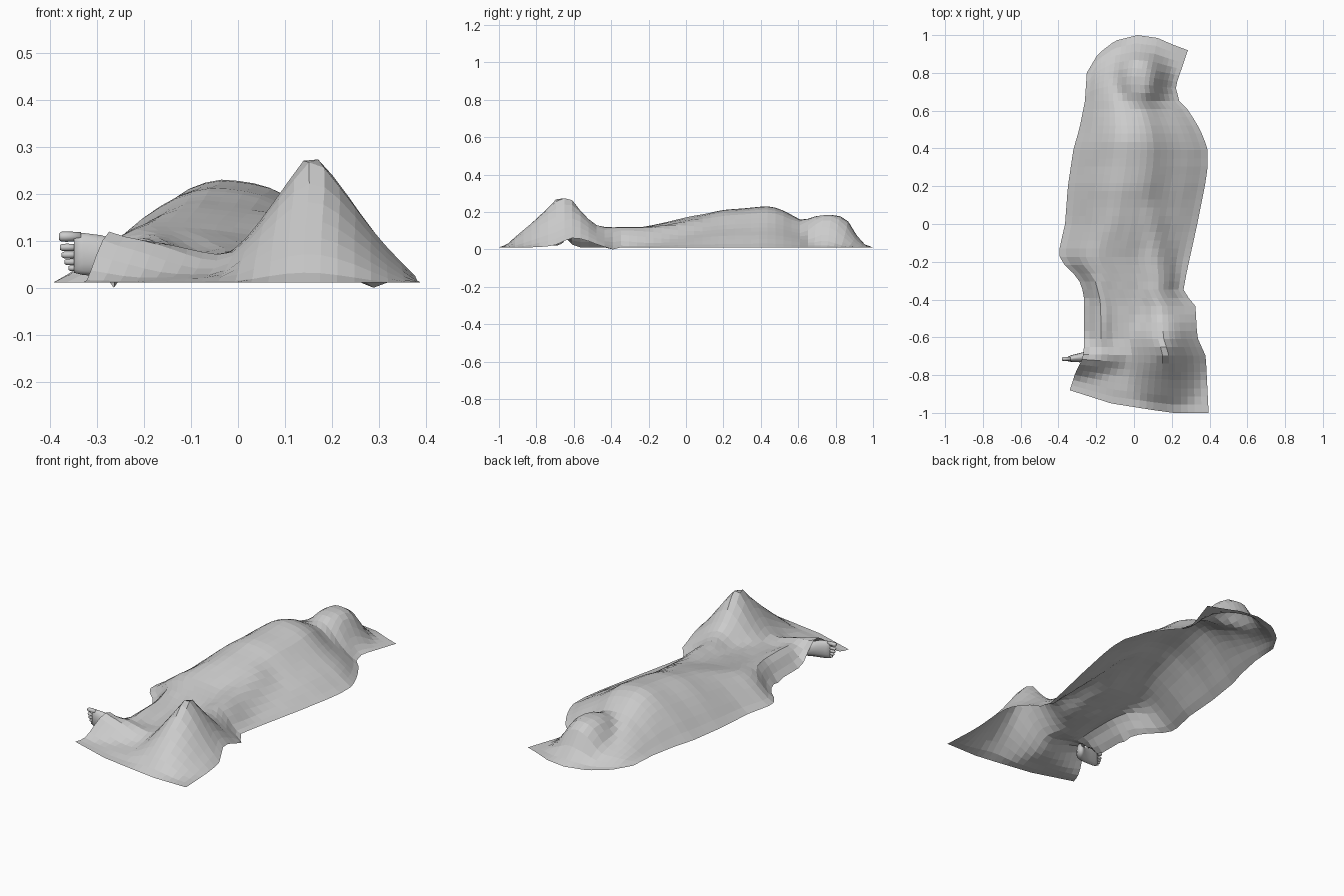
import bpy, bmesh, math, random
from mathutils import Vector

if "Cube" in bpy.data.objects:
    bpy.data.objects.remove(bpy.data.objects["Cube"])

random.seed(4)


def interp(tab, t):
    """Piecewise-linear lookup in ascending (t, value) pairs."""
    if t <= tab[0][0]:
        return tab[0][1]
    for (a, va), (b, vb) in zip(tab, tab[1:]):
        if t <= b:
            return va + (vb - va) * (t - a) / (b - a)
    return tab[-1][1]


def make_object(name, bm):
    bmesh.ops.recalc_face_normals(bm, faces=bm.faces)
    me = bpy.data.meshes.new(name)
    bm.to_mesh(me)
    bm.free()
    ob = bpy.data.objects.new(name, me)
    bpy.context.collection.objects.link(ob)
    return ob


# Sheet outline: left and right edges along the length, curved end hems
LEFT = [(-1, -.34), (-.85, -.31), (-.74, -.275), (-.66, -.265), (-.37, -.265), (-.3, -.29),
        (-.25, -.33), (-.21, -.375), (-.16, -.40), (-.1, -.388), (0, -.365), (.2, -.35),
        (.4, -.32), (.5, -.29), (.65, -.26), (1, -.25)]
RIGHT = [(-1, .395), (-.7, .38), (-.6, .335), (-.43, .325), (-.36, .26), (-.25, .28), (0, .335),
         (.2, .375), (.3, .39), (.4, .39), (.5, .35), (.6, .29), (.65, .24), (.75, .22), (1, .285)]
FOOT_HEM = [(0, -.88), (.3, -.95), (.6, -.985), (.75, -1), (1, -1)]
HEAD_HEM = [(0, .8), (.11, .9), (.28, .97), (.5, 1), (.7, .985), (.85, .95), (1, .92)]

# Body beneath: spine height, cross-section, head dome, upright foot tent, leg ridges
SPINE = [(-1, .01), (-.8, .03), (-.6, .07), (-.4, .088), (-.2, .122), (-.05, .16), (.1, .19),
         (.2, .215), (.3, .22), (.45, .237), (.53, .208), (.6, .165), (.68, .13), (.78, .085), (.95, .025)]
SECTION = [(0, 0), (.1, .4), (.2, .7), (.31, .94), (.4, 1), (.53, .95), (.6, .86), (.66, .7), (.73, .54),
           (.85, .34), (.93, .18), (1, 0)]
DOME = [(0, .187), (.06, .18), (.085, .157), (.12, .085), (.17, .02), (.2, 0)]
TENT = [(0, .277), (.03, .268), (.07, .207), (.13, .12), (.17, .072), (.23, .015), (.27, 0)]
RIGHT_LEG = [(.08, .05, .15), (.1, -.2, .125), (.12, -.4, .122), (.15, -.6, .13)]
LEFT_LEG = [(-.1, .05, .15), (-.2, -.15, .13), (-.18, -.4, .105), (-.2, -.6, .103)]
LEFT_ANKLE = [(-.31, -.71, .126), (-.2, -.705, .11), (-.04, -.68, .075)]


def ridge(path, x, y, width):
    best = 0
    p = Vector((x, y))
    for a, b in zip(path, path[1:]):
        pa, pb = Vector(a[:2]), Vector(b[:2])
        d = pb - pa
        t = max(0, min(1, (p - pa).dot(d) / d.length_squared))
        dist = (p - pa - d * t).length
        best = max(best, (a[2] + (b[2] - a[2]) * t) * math.exp(-(dist / width) ** 2))
    return best


def sheet_point(u, v):
    xl, xr = interp(LEFT, v), interp(RIGHT, v)
    x, y, end = xl + (xr - xl) * u, v, 1
    if v > .65:
        f = (v - .65) / .35
        y = .65 + f * (interp(HEAD_HEM, u) - .65)
        end = min(1, (1 - f) * 3)
    elif v < -.68:
        f = (-.68 - v) / .32
        y = -.68 + f * (interp(FOOT_HEM, u) + .68)
        end = min(1, (1 - f) * 4)
    edge = min(1, u / .13, (1 - u) / .13)
    head = interp(DOME, math.hypot(x - .03, (y - .77) / (1.25 if y > .77 else 1.5)))
    stretch = 1.55 if y < -.65 else 1.25
    tent = interp(TENT, math.hypot(x - .16, (y + .65) / stretch))
    parts = (interp(SPINE, y) * interp(SECTION, u), head, tent,
             ridge(RIGHT_LEG, x, y, .11) * edge, ridge(LEFT_LEG, x, y, .12) * edge,
             ridge(LEFT_ANKLE, x, y, .08))
    z = sum(p ** 8 for p in parts) ** .125 * end
    if 0 < u < 1 and end == 1 and z < .22:
        z += random.uniform(-.002, .002)
    return x, y, (max(z, 0) ** 4 + .011 ** 4) ** .25


# Draped sheet, an open faceted cloth
COLS, ROWS = 20, 46
stations = [-1 + 2 * j / ROWS for j in range(ROWS + 1)]
stations[min(range(ROWS), key=lambda j: abs(stations[j] + .65))] = -.65
bm = bmesh.new()
grid = [[bm.verts.new(sheet_point(i / COLS, v)) for i in range(COLS + 1)] for v in stations]
for r0, r1 in zip(grid, grid[1:]):
    for i in range(COLS):
        bm.faces.new((r0[i], r0[i + 1], r1[i + 1], r1[i]))

# Relax the cloth a little inside the hem, keeping the toe peak sharp
inner = [v for row in grid[1:-1] for v in row[1:-1] if v.co.z < .25]
for _ in range(2):
    bmesh.ops.smooth_vert(bm, verts=inner, factor=.4, use_axis_z=True)
for row, v in zip(grid, stations):
    if -.42 < v < -.36:
        row[0].co.z = row[-1].co.z = 0  # hem dips to the ground beside the knees
make_object("draped_sheet", bm)


def loft(name, rings, sides=14):
    """Closed tube through (x, y, z, ry, rz) rings running along x."""
    bm = bmesh.new()
    loops = []
    for x, y, z, ry, rz in rings:
        loops.append([bm.verts.new((x, y + ry * math.cos(a), z + rz * math.sin(a)))
                      for a in (2 * math.pi * k / sides for k in range(sides))])
    for a, b in zip(loops, loops[1:]):
        for k in range(sides):
            n = (k + 1) % sides
            bm.faces.new((a[k], a[n], b[n], b[k]))
    bm.faces.new(loops[0])
    bm.faces.new(loops[-1])
    ob = make_object(name, bm)
    for p in ob.data.polygons:
        p.use_smooth = True
    return ob


# Bare foot lying on its side, toes pointing left
loft("bare_foot", [(-.2, -.67, .058, .02, .028), (-.225, -.692, .056, .03, .035),
                   (-.255, -.703, .06, .028, .039), (-.29, -.708, .068, .024, .045),
                   (-.33, -.712, .072, .018, .046), (-.35, -.714, .074, .013, .043)])

# Toes, big toe uppermost
for k, (z, r, tip) in enumerate([(.109, .011, -.382), (.086, .008, -.38), (.07, .0075, -.376),
                                 (.055, .007, -.37), (.042, .0065, -.362)]):
    y = -.714
    loft(f"toe_{k + 1}", [(-.335, y, z, r * .9, r * .9), (tip + .015, y, z, r, r),
                          (tip + .005, y, z, r * .95, r * .95), (tip, y, z, r * .6, r * .6)], 8)
